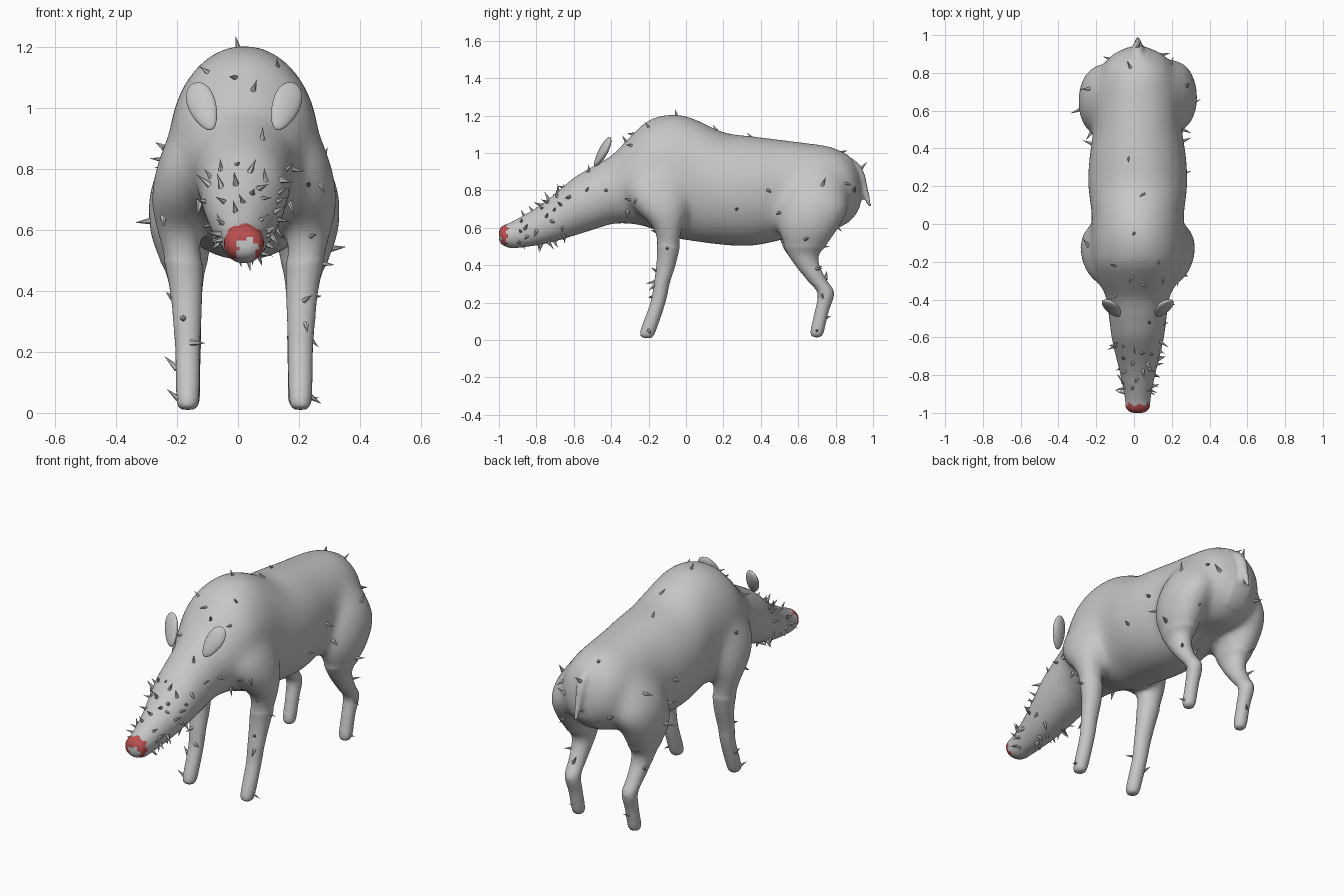
import bpy, bmesh, math, random
from mathutils import Vector, Matrix
from mathutils.bvhtree import BVHTree

if "Cube" in bpy.data.objects:
    bpy.data.objects.remove(bpy.data.objects["Cube"])

random.seed(4)
CX = 0.02  # the animal's centre plane


def material(name, rgb):
    m = bpy.data.materials.new(name)
    m.diffuse_color = (*rgb, 1)
    m.use_nodes = True
    m.node_tree.nodes["Principled BSDF"].inputs["Base Color"].default_value = m.diffuse_color
    return m


GREY = material("grey hide", (0.57, 0.57, 0.57))
RED = material("red nose", (0.5, 0.08, 0.08))


def finish(name, bm, smooth=True):
    bmesh.ops.recalc_face_normals(bm, faces=bm.faces)
    me = bpy.data.meshes.new(name)
    bm.to_mesh(me)
    bm.free()
    me.materials.append(GREY)
    for p in me.polygons:
        p.use_smooth = smooth
    ob = bpy.data.objects.new(name, me)
    bpy.context.collection.objects.link(ob)
    return ob


def spline(rows, steps=4):
    """Catmull-Rom through the stations."""
    pts = [Vector(r) for r in rows]
    out = []
    for i in range(len(pts) - 1):
        a, b, c, d = pts[max(i - 1, 0)], pts[i], pts[i + 1], pts[min(i + 2, len(pts) - 1)]
        for k in range(steps):
            t = k / steps
            out.append(0.5 * (2 * b + (c - a) * t + (2 * a - 5 * b + 4 * c - d) * t * t
                              + (3 * b - a - 3 * c + d) * t ** 3))
    return out + [pts[-1]]


def loft(bm, stations, ring_point, n=28):
    rings = [[bm.verts.new(ring_point(s, 2 * math.pi * j / n)) for j in range(n)]
             for s in stations]
    for a, b in zip(rings, rings[1:]):
        for j in range(n):
            bm.faces.new((a[j], a[(j + 1) % n], b[(j + 1) % n], b[j]))
    bm.faces.new(rings[0][::-1])
    bm.faces.new(rings[-1])


# Torso, neck and snout: y, bottom z, top z, half width
TORSO = [(-1.0, .528, .59, .036), (-.985, .509, .609, .057), (-.96, .497, .62, .067),
         (-.92, .49, .638, .069), (-.8, .505, .707, .092), (-.7, .527, .782, .117),
         (-.6, .557, .867, .139), (-.5, .588, .927, .152), (-.4, .618, .987, .167),
         (-.3, .62, 1.088, .207), (-.2, .6, 1.178, .24), (-.07, .545, 1.21, .247),
         (.05, .525, 1.183, .245), (.2, .506, 1.112, .264), (.35, .501, 1.092, .258),
         (.5, .53, 1.073, .235), (.65, .57, 1.054, .222), (.78, .58, 1.034, .205),
         (.87, .63, .985, .165), (.92, .69, .9, .1), (.938, .75, .82, .035)]
# Legs: z, y, x offset, radius y, radius x
FRONT_LEG = [(.01, -.205, .185, .022, .022), (.04, -.205, .185, .042, .038),
             (.2, -.15, .185, .041, .042), (.3, -.13, .187, .043, .047),
             (.4, -.107, .19, .052, .054), (.5, -.095, .2, .063, .064),
             (.6, -.098, .215, .08, .076), (.7, -.13, .2, .145, .107),
             (.82, -.15, .17, .18, .115), (.95, -.13, .11, .15, .12), (1.04, -.12, .07, .1, .09)]
HIND_LEG = [(.013, .7, .18, .02, .02), (.04, .7, .18, .037, .036), (.15, .725, .18, .038, .038),
            (.25, .748, .183, .046, .043), (.32, .7, .187, .054, .046),
            (.4, .648, .19, .066, .054), (.46, .628, .193, .086, .064),
            (.52, .64, .2, .127, .087), (.6, .655, .205, .165, .107), (.7, .68, .195, .19, .12),
            (.8, .685, .165, .172, .12), (.9, .69, .11, .14, .105), (.97, .69, .08, .09, .08)]
# Tail: y, z, radius
TAIL = [(.86, .95, .04), (.908, .918, .031), (.938, .865, .026), (.956, .8, .021),
        (.972, .75, .016), (.987, .705, .008)]


def torso_point(s, a):
    """Oval section, a little fuller along the belly."""
    c, r = math.cos(a), math.sin(a)
    fx = math.copysign(abs(c) ** .9, c) if r < 0 else c
    return (CX + s[3] * fx, s[0], (s[1] + s[2]) / 2 + (s[2] - s[1]) / 2 * r)


bm = bmesh.new()
loft(bm, spline(TORSO), torso_point)
for side in (-1, 1):
    for leg in (FRONT_LEG, HIND_LEG):
        # the left thigh sits slightly further forward
        def leg_point(s, a, side=side, hind=leg is HIND_LEG):
            shift = -.022 * min(1, max(0, (s[0] - .45) / .15)) if hind and side < 0 else 0
            return (CX + side * s[2] + s[4] * math.cos(a), s[1] + shift + s[3] * math.sin(a), s[0])
        loft(bm, spline(leg), leg_point)
loft(bm, spline(TAIL), lambda s, a: (CX + s[2] * math.cos(a),
     s[0] + s[2] * math.sin(a) * .8, s[1] + s[2] * math.sin(a) * .5))
body = finish("body", bm)

# Fuse the parts into one smooth skin
rm = body.modifiers.new("fuse", 'REMESH')
rm.mode, rm.voxel_size, rm.use_smooth_shade = 'VOXEL', .011, True
sm = body.modifiers.new("soften", 'SMOOTH')
sm.factor, sm.iterations = .5, 6
dg = bpy.context.evaluated_depsgraph_get()
skin = bpy.data.meshes.new_from_object(body.evaluated_get(dg))
body.modifiers.clear()
body.data = skin

# Blend shoulders and thighs softly into the torso, leaving head, shanks and tail crisp
bm = bmesh.new()
bm.from_mesh(skin)
soft = [v for v in bm.verts if v.co.z > .5 and v.co.y > -.42
        and not (v.co.y > .86 and abs(v.co.x - CX) < .06)]
for _ in range(42):
    bmesh.ops.smooth_vert(bm, verts=soft, factor=.5, use_axis_x=True, use_axis_y=True,
                          use_axis_z=True)
bm.to_mesh(skin)
bm.free()

skin.materials.clear()
skin.materials.append(GREY)
skin.materials.append(RED)
for p in skin.polygons:
    p.use_smooth = True
    x, y, z = p.center
    # Ragged red patch around the nose with a bare middle open towards the chin
    ang = math.atan2(z - .54, x - .028)
    bare = math.hypot(x - .028, z - .54) < .034 + .008 * math.sin(5 * ang + 1)
    chin = abs(x - .028) < .026 and z < .54
    p.material_index = int(y < -.956 + .01 * math.sin(9 * ang) and z > .506
                           and not (bare or chin))

# Ears: tilted ovals leaning outwards
for side, name in ((-1, "left_ear"), (1, "right_ear")):
    bm = bmesh.new()
    bmesh.ops.create_uvsphere(bm, u_segments=24, v_segments=14, radius=1)
    for v in bm.verts:  # narrower towards the root, flatter in front
        v.co.x *= 1 + .2 * v.co.z
        if v.co.y < 0:
            v.co.y *= .7
    bm.transform(Matrix.Translation((CX + side * .136, -.447, 1.006))
                 @ Matrix.Rotation(side * .33, 4, 'Z') @ Matrix.Rotation(-.38, 4, 'X')
                 @ Matrix.Rotation(side * .47, 4, 'Y') @ Matrix.Diagonal((.046, .025, .092, 1)))
    finish(name, bm)

# Thorns: cast a ray onto the skin and stand a small cone there
tree = BVHTree.FromPolygons([v.co for v in skin.vertices], [p.vertices for p in skin.polygons])
thorns = bmesh.new()


def thorn(origin, direction, length=None):
    hit, nor, _, _ = tree.ray_cast(Vector(origin), Vector(direction))
    if hit is None:
        return
    h = length or random.uniform(.035, .058)
    lean = (nor + Vector([random.uniform(-.65, .65) for _ in range(3)])).normalized()
    bmesh.ops.create_cone(thorns, cap_ends=True, segments=6, radius1=.19 * h + .001, radius2=0,
                          depth=h, matrix=Matrix.Translation(hit + lean * h * .4)
                          @ lean.to_track_quat('Z', 'Y').to_matrix().to_4x4())


FLANK = [(-.29, 1.04), (-.53, .8), (-.31, .69), (-.3, .75), (.44, .8), (.27, .7), (.73, .83),
         (.85, .84), (.5, .68), (.64, .54), (.7, .38), (.73, .24), (.7, .05), (-.17, .29),
         (-.2, .05), (-.1, .49)]
for y, z in FLANK:
    thorn((2, y, z), (-1, 0, 0))
for y, z in FLANK[2:12:2] + [(-.17, .64), (-.1, .87), (-.15, .15), (-.18, .25), (.62, .63)]:
    thorn((-2, y - .015, z), (1, 0, 0), .06)
for x, y in ((-.1, -.22), (.13, -.2), (0, -.05), (.05, .16), (-.03, .35), (-.02, .83)):
    thorn((x, y, 3), (0, 0, -1))
for x, z in ((.05, 1.06), (-.01, 1.1), (.08, .9), (-.1, .95), (.27, .75), (.24, .58),
             (.22, .37), (-.18, .31), (-.15, .23), (-.2, .05), (.18, .8)):
    thorn((x, -3, z), (0, 1, 0))
for x, z in ((.15, .8), (-.12, .72), (.22, .6), (-.2, .5), (.2, .33), (-.16, .12), (.02, .92)):
    thorn((x, 3, z), (0, -1, 0))
# Whisker-like thorns crowding the snout
for i in range(44):
    y = random.uniform(-.92, -.62)
    a = i * 2.4
    zc = .57 + (y + .92) * .44
    thorn((CX + math.cos(a), y, zc + math.sin(a)), (-math.cos(a), 0, -math.sin(a)))
finish("thorns", thorns, smooth=False)
